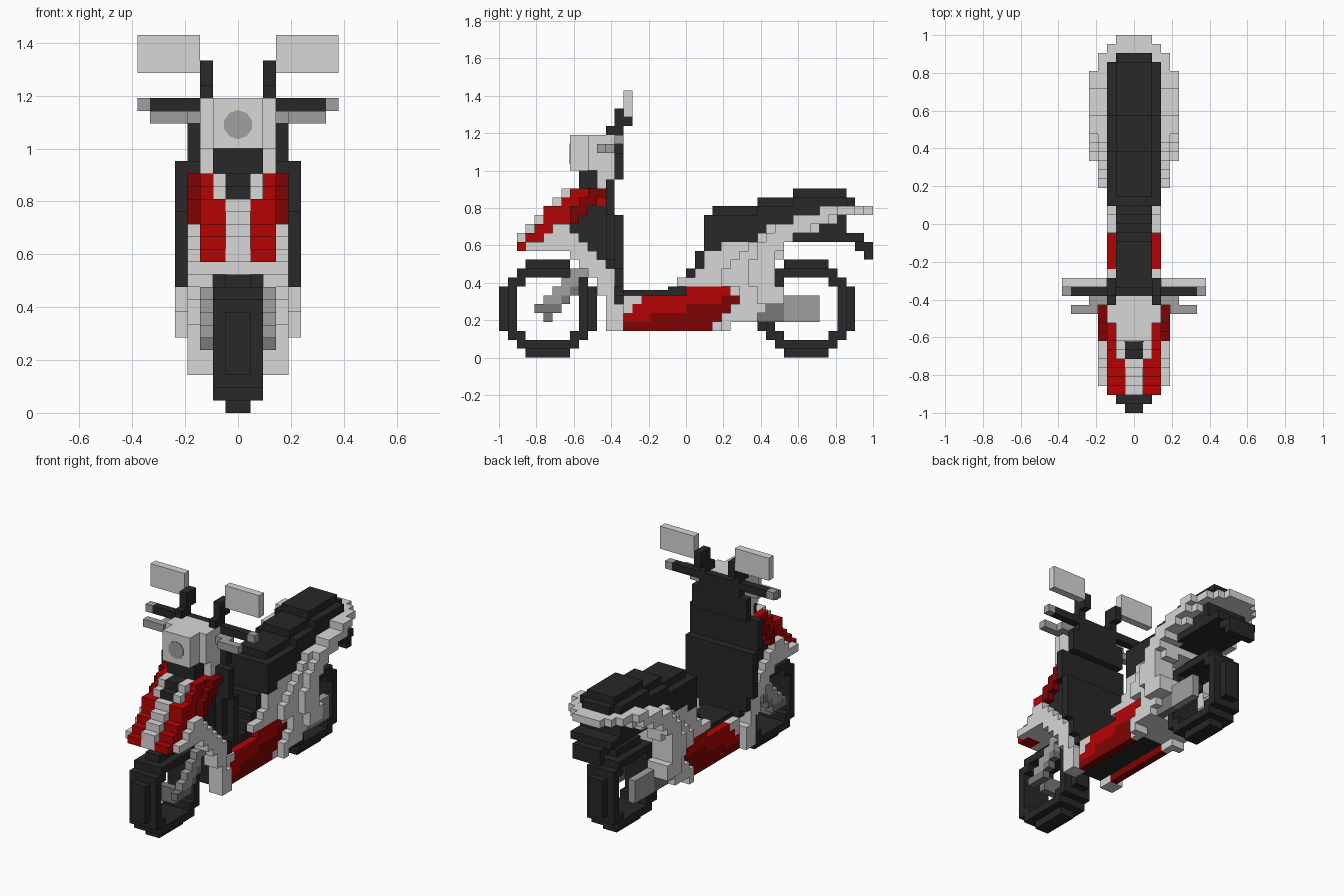
import bpy
import bmesh
import math
from mathutils import Matrix, Vector

UNIT = 2 / 42  # edge of one building block
cube = bpy.data.objects.get("Cube")
if cube:
    bpy.data.objects.remove(cube, do_unlink=True)


def make_material(name, red, green, blue):
    material = bpy.data.materials.new(name)
    material.use_nodes = True
    colour = (red, green, blue, 1)
    material.diffuse_color = colour
    material.node_tree.nodes["Principled BSDF"].inputs["Base Color"].default_value = colour
    return material


BLACK = make_material("black plastic", .021, .021, .021)
SILVER = make_material("silver paint", .68, .68, .68)
GREY = make_material("grey metal", .35, .35, .35)
SHADE = make_material("dark grey metal", .19, .19, .19)
RED = make_material("red paint", .46, .001, .001)
MAROON = make_material("dark red paint", .22, .001, .001)


def finish(name, bm, material):
    mesh = bpy.data.meshes.new(name)
    bm.to_mesh(mesh)
    bm.free()
    mesh.materials.append(material)
    obj = bpy.data.objects.new(name, mesh)
    bpy.context.collection.objects.link(obj)


def add_block(bm, low, high):
    low, high = Vector(low), Vector(high)
    centre = (low + high) / 2 - Vector((0, 21, 0))
    matrix = Matrix.Translation(centre * UNIT) @ Matrix.Diagonal((*((high - low) * UNIT), 1))
    bmesh.ops.create_cube(bm, size=1, matrix=matrix)


def part(name, material, *blocks):
    """Blocks are (inner x, outer x), (front, back), (bottom, top), mirrored in x."""
    bm = bmesh.new()
    for (inner, outer), (front, back), (bottom, top) in blocks:
        if inner == 0:
            add_block(bm, (-outer, front, bottom), (outer, back, top))
        else:
            add_block(bm, (inner, front, bottom), (outer, back, top))
            add_block(bm, (-outer, front, bottom), (-inner, back, top))
    finish(name, bm, material)


def layers(name, material, width, bottom, *spans):
    """Stack one-block layers, each with its own front and back."""
    blocks = [(width, span, (bottom + i, bottom + i + 1)) for i, span in enumerate(spans)]
    part(name, material, *blocks)


def wheel(name, axle):
    blocks = []
    for row in range(-5, 6):
        for column in range(-5, 6):
            distance = row * row + column * column
            if 13 < distance <= 30:
                width = (0, 1) if max(abs(row), abs(column)) == 5 else (0, 2)
                y, z = axle + column, row + 5
                blocks.append((width, (y, y + 1), (z, z + 1)))
    part(name, BLACK, *blocks)


wheel("front_tyre", 5)
wheel("rear_tyre", 34)

# Front fork
layers("fork_leg", GREY, (2, 3), 6, (5, 7), (6, 8), (7, 9), (8, 10))
layers("fork_lower_leg", SHADE, (2, 3), 5, (4, 7), (7, 8), (8, 9))
part("front_axle", SHADE, ((0, 2), (5, 6), (4, 6)))

# Nose fairing
layers("nose_stripe", SILVER, (0, 1), 12, (2, 10), (2, 9), (3, 8), (4, 8), (5, 8))
layers("nose_panel", RED, (1, 3), 12, (2, 4), (3, 6), (4, 7), (5, 8), (5, 8))
layers("nose_inner", SILVER, (1, 3), 12, (4, 10), (6, 9), (7, 8))
layers("nose_upper_panel", RED, (2, 3), 17, (7, 12), (8, 12))
layers("nose_trim", SILVER, (1, 2), 17, (6, 11), (7, 11))
layers("nose_vent", BLACK, (0, 1), 17, (6, 11), (7, 11))
layers("nose_wing", MAROON, (3, 4), 15, (8, 9), (8, 10), (9, 11), (10, 12))
layers("nose_underside", SILVER, (0, 4), 11, (8, 11), (5, 10))
layers("nose_lower_wing", SILVER, (3, 4), 12, (3, 10), (5, 9), (6, 8))

# Leg shield
layers("shield_rib", SILVER, (2, 4), 3, (12, 14), (12, 14), (12, 14), (12, 13),
       (11, 13), (11, 13), (10, 13), (9, 12), (8, 11))
layers("shield_foot", SILVER, (2, 3), 5, (14, 15), (14, 16))
layers("shield_core", BLACK, (0, 3), 10, (12, 13), (11, 13), (10, 13), (9, 13),
       (8, 13), (8, 13), (9, 13), (10, 13), (11, 13))
rear, fore = (13, 14), (12, 13)
part("shield_plate", BLACK,
     ((0, 3), rear, (7, 16)), ((3, 4), rear, (8, 16)), ((4, 5), rear, (10, 16)),
     ((0, 4), fore, (11, 20)), ((4, 5), fore, (16, 20)),
     ((0, 4), rear, (20, 23)), ((0, 3), rear, (23, 25)),
     ((0, 2), (12, 14), (4, 10)))

# Headlight and steering neck
part("steering_neck", BLACK, ((0, 2), (9, 13), (18, 21)))
part("headlight_box", SILVER, ((0, 2), (8, 13), (21, 25)), ((2, 3), (10, 13), (21, 25)),
     ((2, 3), (11, 13), (20, 21)), ((2, 3), (11, 12), (19, 20)))
lamp = bmesh.new()
turn = Matrix.Translation((0, -13 * UNIT, 22.9 * UNIT)) @ Matrix.Rotation(math.pi / 2, 4, "X")
bmesh.ops.create_cone(lamp, cap_ends=True, segments=10, radius1=1.15 * UNIT,
                      radius2=1.15 * UNIT, depth=.009, matrix=turn)
finish("headlight_lens", lamp, GREY)

# Handlebars and mirrors
part("handlebar", BLACK, ((3, 7), rear, (24, 25)))
part("handlebar_end", GREY, ((7, 8), rear, (24, 25)))
part("brake_lever", GREY, ((4, 7), (11, 12), (23, 24)), ((3, 5), fore, (23, 24)))
part("mirror_stem", BLACK, ((2, 3), (12, 14), (25, 26)),
     ((2, 3), rear, (25, 28)), ((2, 3), (13, 15), (26, 28)))
part("mirror", SILVER, ((3, 8), (14, 15), (27, 30)))

# Floor and side sills
part("floor", BLACK, ((0, 2), (13, 24), (4, 7)), ((0, 2), (14, 20), (7, 7.6)))
layers("sill_upper", RED, (2, 3), 4, (14, 17), (15, 21), (16, 25), (21, 26))
layers("sill_lower", MAROON, (2, 3), 3, (14, 24), (17, 25), (21, 26), (25, 27))
layers("floor_step", BLACK, (0, 2), 7, (19, 21), (20, 22), (21, 23), (22, 24), (22, 24))

# Rear bodywork, growing wider in three shells
part("rear_core", SILVER, ((0, 2), (24, 29), (4, 12)), ((0, 3), (25, 32), (12, 13)),
     ((0, 3), (29, 32), (13, 14)))
layers("rear_inner_shell", SILVER, (2, 3), 3, (24, 26), (25, 29), (26, 29), (27, 29),
       (26, 29), (20, 29), (22, 29), (23, 30), (23, 31))
layers("rear_middle_shell", SILVER, (2, 4), 3, (25, 26), (25, 29), (26, 30), (27, 32),
       (27, 32), (25, 31), (25, 31), (26, 31), (27, 32), (28, 32), (29, 33))
layers("rear_outer_shell", SILVER, (3, 5), 6, (29, 32), (29, 32), (28, 31), (28, 31),
       (28, 31), (29, 31), (29, 32), (30, 33), (31, 35), (33, 37), (36, 38))
layers("tail_streak", SILVER, (3, 4), 14, (30, 36), (33, 38), (36, 40))
part("grab_rail", SILVER, ((0, 3), (39, 41), (16, 17)), ((0, 2), (41, 42), (16, 17)))

# Seat with a raised middle, and rear mudguard
layers("seat_middle", BLACK, (0, 2), 12, (23, 25), (23, 29), (23, 36), (23, 38),
       (24, 39), (29, 40), (33, 39))
layers("seat_edge", BLACK, (2, 3), 12, (23, 25), (23, 29), (23, 36), (23, 38),
       (29, 39), (33, 39))
part("mudguard", BLACK, ((0, 3), (32, 39), (13, 16)), ((0, 3), (39, 41), (13, 14)),
     ((0, 2), (40, 42), (12, 13)), ((0, 2), (41, 42), (11, 12)))

# Exhaust
part("exhaust_pipe", SHADE, ((2, 3), (29, 32), (4, 6)))
part("exhaust_silencer", GREY, ((2, 3), (32, 36), (4, 7)))
